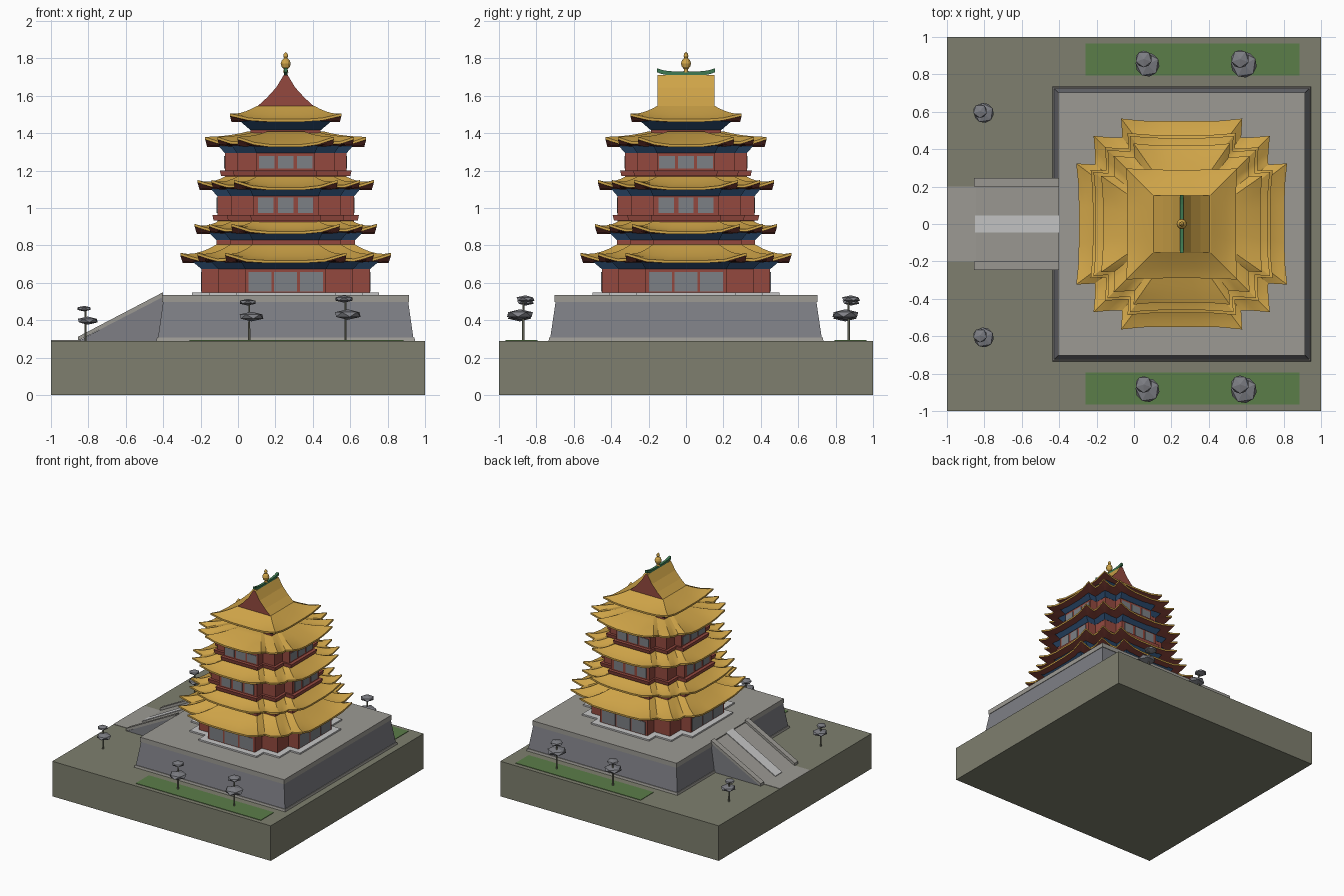
import bpy, bmesh, math
from mathutils import Vector

if "Cube" in bpy.data.objects:
    bpy.data.objects.remove(bpy.data.objects["Cube"])

CX = 0.255  # tower centre line


def mat(name, code):
    rgb = [int(code[i:i + 2], 16) / 255 for i in (0, 2, 4)]
    col = [c / 12.92 if c < 0.04 else ((c + 0.055) / 1.055) ** 2.4 for c in rgb] + [1]
    m = bpy.data.materials.new(name)
    m.use_nodes = True
    m.diffuse_color = col
    m.node_tree.nodes["Principled BSDF"].inputs["Base Color"].default_value = col
    return m


earth = mat("earth", "7E7F6E")
stone = mat("wall_stone", "7E7F85")
paving = mat("paving", "9C9A94")
marble = mat("marble", "C6C6C6")
red = mat("red_timber", "94493F")
blue = mat("blue_brackets", "2C4C70")
gold = mat("gold_tile", "CFA448")
lawn = mat("lawn", "5B7D49")
jade = mat("jade_ridge", "3E7A52")
glass = mat("window_grey", "7C8085")


def loft(name, rings, mats, smooth=False):
    """Bridge equal rings and cap both ends; mats holds one material per band."""
    bm = bmesh.new()
    vs = [[bm.verts.new(p) for p in r] for r in rings]
    slots = list(dict.fromkeys(mats))
    for k in range(len(vs) - 1):
        a, b, n = vs[k], vs[k + 1], len(vs[k])
        for i in range(n):
            j = (i + 1) % n
            f = bm.faces.new((a[i], a[j], b[j], b[i]))
            f.material_index = slots.index(mats[min(k, len(mats) - 1)])
    bm.faces.new(vs[0]).material_index = slots.index(mats[0])
    bm.faces.new(vs[-1]).material_index = slots.index(mats[-1])
    bmesh.ops.recalc_face_normals(bm, faces=bm.faces)
    me = bpy.data.meshes.new(name)
    bm.to_mesh(me)
    bm.free()
    ob = bpy.data.objects.new(name, me)
    bpy.context.collection.objects.link(ob)
    for m in slots:
        me.materials.append(m)
    if smooth:
        bpy.ops.object.select_all(action='DESELECT')
        ob.select_set(True)
        bpy.context.view_layer.objects.active = ob
        bpy.ops.object.shade_smooth_by_angle(angle=math.radians(25))
    return ob


def rect(x0, x1, y0, y1, z):
    return [(x0, y0, z), (x1, y0, z), (x1, y1, z), (x0, y1, z)]


def square(hx, hy, z):
    return rect(CX - hx, CX + hx, -hy, hy, z)


def box(name, x0, x1, y0, y1, z0, z1, m):
    return loft(name, [rect(x0, x1, y0, y1, z) for z in (z0, z1)], [m])


def prism(name, pts, y0, y1, m):
    return loft(name, [[(x, y, z) for x, z in pts] for y in (y0, y1)], [m])


def turn(q):
    """Repeat one quadrant of corners around the centre."""
    out = []
    for _ in range(4):
        out += q
        q = [(-y, x) for x, y in q]
    return out


def cross(e, o=0):
    """Stepped cross plan with arm reach e, grown outwards by o."""
    E, S, A = e + o, 0.8 * e + o, 0.48 * e + o
    return turn([(E, A), (S, A), (S, S), (A, S), (A, E)])


def at(plan, z):
    return [(CX + x, y, z) for x, y in plan]


def body(name, e0, e1, z0, z1, m):
    return loft(name, [at(cross(e0), z0), at(cross(e1), z1)], [m])


def split(plan, n=6):
    out = []
    for i, p in enumerate(plan):
        a, b = Vector(p), Vector(plan[(i + 1) % len(plan)])
        out += [a.lerp(b, k / n) for k in range(n)]
    return out


def roof(name, eave, neck, top, z_eave, z_top, lift, power=1.4):
    """Curved skirt roof whose outward corners sweep up."""
    tips = [Vector(p) for i, p in enumerate(eave) if i % 5 % 2 == 0 or len(eave) == 4]
    outer, inner, under = split(eave), split(top), split(neck)
    curl = [max(0, 1 - min((p - t).length for t in tips) / 0.16) ** 1.7 for p in outer]
    outer = [p * (1 + 0.025 * c) for p, c in zip(outer, curl)]
    low = z_eave - 0.014
    rings = [[(CX + p.x, p.y, low) for p in under],
             [(CX + p.x, p.y, low + lift * c) for p, c in zip(outer, curl)]]
    for k in range(6):
        t = k / 5
        rings.append([(CX + p.lerp(q, t).x, p.lerp(q, t).y,
                       z_eave + (z_top - z_eave) * t ** power + lift * c * (1 - t) ** 2)
                      for p, q, c in zip(outer, inner, curl)])
    return loft(name, rings, [red, gold], True)


def windows(name, reach, span, width, z0, z1):
    """Three thin panes on each of the four arm faces."""
    for k in range(4):
        s = 1 if k < 2 else -1
        d = s * reach
        for i in (-1, 0, 1):
            u0, u1 = i * span - width / 2, i * span + width / 2
            v0, v1 = d - 0.004, d + 0.004
            if k % 2:
                box(name, CX + u0, CX + u1, v0, v1, z0, z1, glass)
            else:
                box(name, CX + v0, CX + v1, u0, u1, z0, z1, glass)


# Ground, lawns and approach path
box("ground", -1, 1, -1, 1, 0, 0.29, earth)
for s in (-1, 1):
    box("lawn", -0.26, 0.885, s * 0.88 - 0.085, s * 0.88 + 0.085, 0.288, 0.294, lawn)
box("path", -1, -0.84, -0.2, 0.2, 0.288, 0.293, paving)

# Sloped platform with foot course, coping and plinth
loft("platform_foot", [square(0.692, 0.735, 0.29), square(0.688, 0.731, 0.308)], [paving])
loft("platform_wall", [square(0.685, 0.728, 0.29), square(0.655, 0.697, 0.5)], [stone])
loft("platform_coping", [square(0.66, 0.702, 0.497), square(0.66, 0.702, 0.535)], [paving])
loft("plinth", [at(cross(0.45, 0.05), z) for z in (0.53, 0.547)], [marble])

# Ramp with a pale centre strip and side walls
prism("ramp", [(-0.85, 0.29), (-0.4, 0.29), (-0.4, 0.53)], -0.21, 0.21, paving)
prism("ramp_strip", [(-0.85, 0.292), (-0.4, 0.532), (-0.4, 0.538), (-0.85, 0.298)],
      -0.045, 0.045, marble)
for s in (-1, 1):
    prism("ramp_side", [(-0.85, 0.29), (-0.4, 0.29), (-0.4, 0.53)],
          s * 0.205, s * 0.24, stone)
    prism("ramp_rail", [(-0.855, 0.29), (-0.4, 0.525), (-0.4, 0.55), (-0.855, 0.312)],
          s * 0.2, s * 0.245, paving)

# Ground storey
body("lower_storey", 0.45, 0.45, 0.54, 0.7, red)
windows("lower_window", 0.45, 0.137, 0.123, 0.553, 0.657)
body("lower_brackets", 0.452, 0.5, 0.675, 0.715, blue)
roof("lower_roof", cross(0.45, 0.1), cross(0.45), cross(0.37), 0.72, 0.805, 0.04)

# Mezzanine band
body("mezzanine", 0.37, 0.37, 0.78, 0.86, red)
body("mezzanine_brackets", 0.372, 0.41, 0.83, 0.868, blue)
roof("mezzanine_roof", cross(0.37, 0.105), cross(0.37), cross(0.35), 0.875, 0.935, 0.04)

# Two upper storeys with balconies
body("middle_balcony", 0.385, 0.392, 0.932, 0.962, red)
body("middle_storey", 0.365, 0.365, 0.91, 1.1, red)
windows("middle_window", 0.365, 0.106, 0.082, 0.973, 1.055)
body("middle_brackets", 0.367, 0.4, 1.064, 1.103, blue)
roof("middle_roof", cross(0.365, 0.095), cross(0.365), cross(0.32), 1.11, 1.17, 0.04)

body("upper_balcony", 0.345, 0.352, 1.17, 1.2, red)
body("upper_storey", 0.325, 0.325, 1.14, 1.33, red)
windows("upper_window", 0.325, 0.102, 0.084, 1.212, 1.278)
body("upper_brackets", 0.327, 0.36, 1.295, 1.333, blue)
roof("upper_roof", cross(0.325, 0.095), cross(0.325), cross(0.2), 1.34, 1.41, 0.04, 0.9)

# Top storey and hipped skirt
loft("top_storey", [square(0.187, 0.187, z) for z in (1.35, 1.45)], [red])
loft("top_brackets", [square(h, h, z) for h, z in ((0.19, 1.418), (0.245, 1.465))], [blue])
roof("top_roof", turn([(0.29, 0.29)]), turn([(0.2, 0.2)]), turn([(0.155, 0.155)]),
     1.475, 1.545, 0.03, 1.2)

# Gabled crown: gold slopes, red ends
side = [(0.155, 1.54), (0.1, 1.59), (0.05, 1.645), (0.01, 1.712)]
outline = side + [(-x, z) for x, z in reversed(side)]
gable = loft("gable", [[(CX + x, y, z) for x, z in outline] for y in (-0.153, 0.153)],
             [gold, red])
for f in gable.data.polygons:
    f.material_index = 0
gable.data.materials.append(red)
for f in gable.data.polygons:
    if abs(f.normal.y) > 0.9:
        f.material_index = 1

# Ridge with upturned ends
ridge = []
for k in range(-6, 7):
    y, up = k * 0.026, 0.018 * abs(k / 6) ** 4
    ridge.append([(CX + x, y, z + up) for x, z in
                  ((-0.01, 1.708), (0.01, 1.708), (0.01, 1.73), (-0.01, 1.73))])
loft("ridge", ridge, [jade])

# Turned finial
profile = [(0.014, 1.725), (0.01, 1.742), (0.022, 1.755), (0.027, 1.772), (0.021, 1.79),
           (0.009, 1.802), (0.013, 1.812), (0.01, 1.825), (0.002, 1.833)]
loft("finial", [[(CX + r * math.cos(a * math.pi / 6), r * math.sin(a * math.pi / 6), z)
                 for a in range(12)] for r, z in profile], [gold], True)


def tree(x, y, size, lean):
    """Thin trunk carrying two flattened faceted crowns."""
    h = 0.21 * size
    bpy.ops.mesh.primitive_cone_add(vertices=6, radius1=0.007, radius2=0.005, depth=h,
                                    location=(x, y, 0.29 + h / 2))
    trunk = bpy.context.object
    trunk.name = "tree_trunk"
    trunk.data.materials.append(earth)
    for r, z, d in ((0.075, 0.135, 0.012), (0.052, 0.215, -0.008)):
        bpy.ops.mesh.primitive_ico_sphere_add(
            subdivisions=1, radius=r * size,
            location=(x + d, y - d * lean, 0.29 + z * size))
        crown = bpy.context.object
        crown.name = "tree_crown"
        crown.scale.z = 0.36
        crown.rotation_euler.z = d * 40
        crown.data.materials.append(stone)


for s in (-1, 1):
    tree(0.06, s * 0.87, 0.96, 1.5)
    tree(0.575, s * 0.87, 1.04, 1.5)
    tree(-0.815, s * 0.6, 0.8, 0.5)
